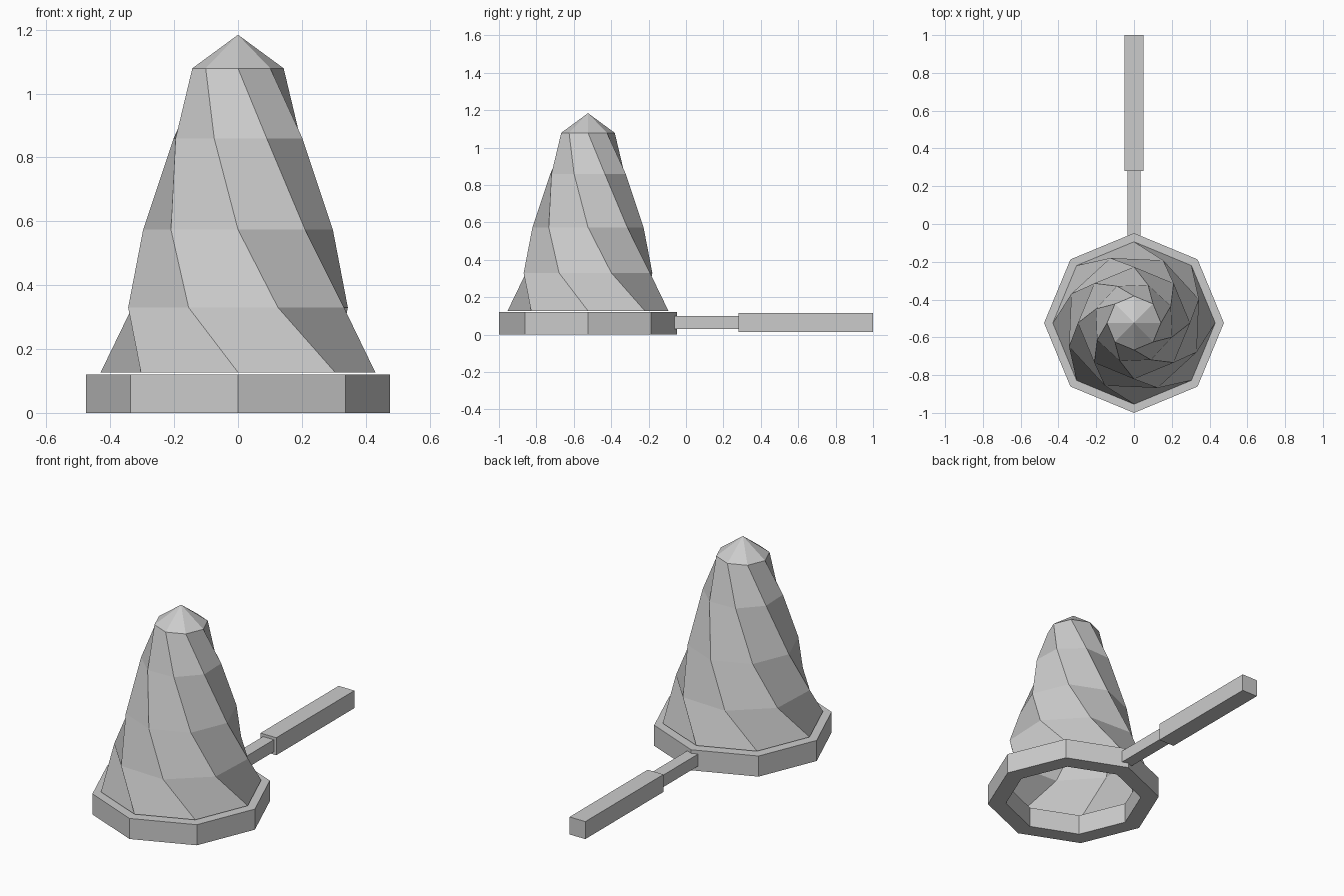
import bpy, bmesh, math

if "Cube" in bpy.data.objects:
    bpy.data.objects.remove(bpy.data.objects["Cube"])

CENTRE_Y = -0.524
SIDES = 8

grey = bpy.data.materials.new("plain_grey")
grey.diffuse_color = (0.6, 0.6, 0.6, 1)
grey.use_nodes = True
grey.node_tree.nodes["Principled BSDF"].inputs["Base Color"].default_value = grey.diffuse_color


def finish(name, bm):
    mesh = bpy.data.meshes.new(name)
    bm.to_mesh(mesh)
    bm.free()
    mesh.materials.append(grey)
    obj = bpy.data.objects.new(name, mesh)
    bpy.context.collection.objects.link(obj)
    return obj


def ring(bm, radius, z, twist=0.0):
    """Octagon of vertices, first corner facing the front."""
    verts = []
    for i in range(SIDES):
        a = math.radians(-90 - twist + 360 * i / SIDES)
        verts.append(bm.verts.new((radius * math.cos(a),
                                   CENTRE_Y + radius * math.sin(a), z)))
    return verts


def bridge(bm, low, high):
    for i in range(SIDES):
        j = (i + 1) % SIDES
        bm.faces.new((low[j], high[j], high[i], low[i]))


def box(name, half_width, y0, y1, z_mid):
    bm = bmesh.new()
    bmesh.ops.create_cube(bm, size=1)
    for v in bm.verts:
        v.co.x *= 2 * half_width
        v.co.y = y0 if v.co.y < 0 else y1
        v.co.z = z_mid + v.co.z * 2 * half_width
    return finish(name, bm)


# octagonal hoop with a rectangular section
bm = bmesh.new()
section = [(0.476, 0.0), (0.476, 0.12), (0.376, 0.12), (0.376, 0.0)]
loops = [ring(bm, r, z) for r, z in section]
for k in range(4):
    bridge(bm, loops[k], loops[(k + 1) % 4])
finish("hoop", bm)

# hollow twisted net, open at the bottom: radius, height, twist
bm = bmesh.new()
levels = [(0.43, 0.127, 0), (0.366, 0.33, 25), (0.297, 0.574, 45),
          (0.215, 0.86, 65.3), (0.143, 1.079, 90)]
loops = [ring(bm, *lv) for lv in levels]
for low, high in zip(loops, loops[1:]):
    bridge(bm, low, high)
tip = bm.verts.new((0, CENTRE_Y, 1.184))
for i in range(SIDES):
    bm.faces.new((loops[-1][i], loops[-1][(i + 1) % SIDES], tip))
finish("net", bm)

# handle
box("shaft", 0.035, -0.075, 0.285, 0.064)
box("grip", 0.051, 0.28, 1.0, 0.064)
